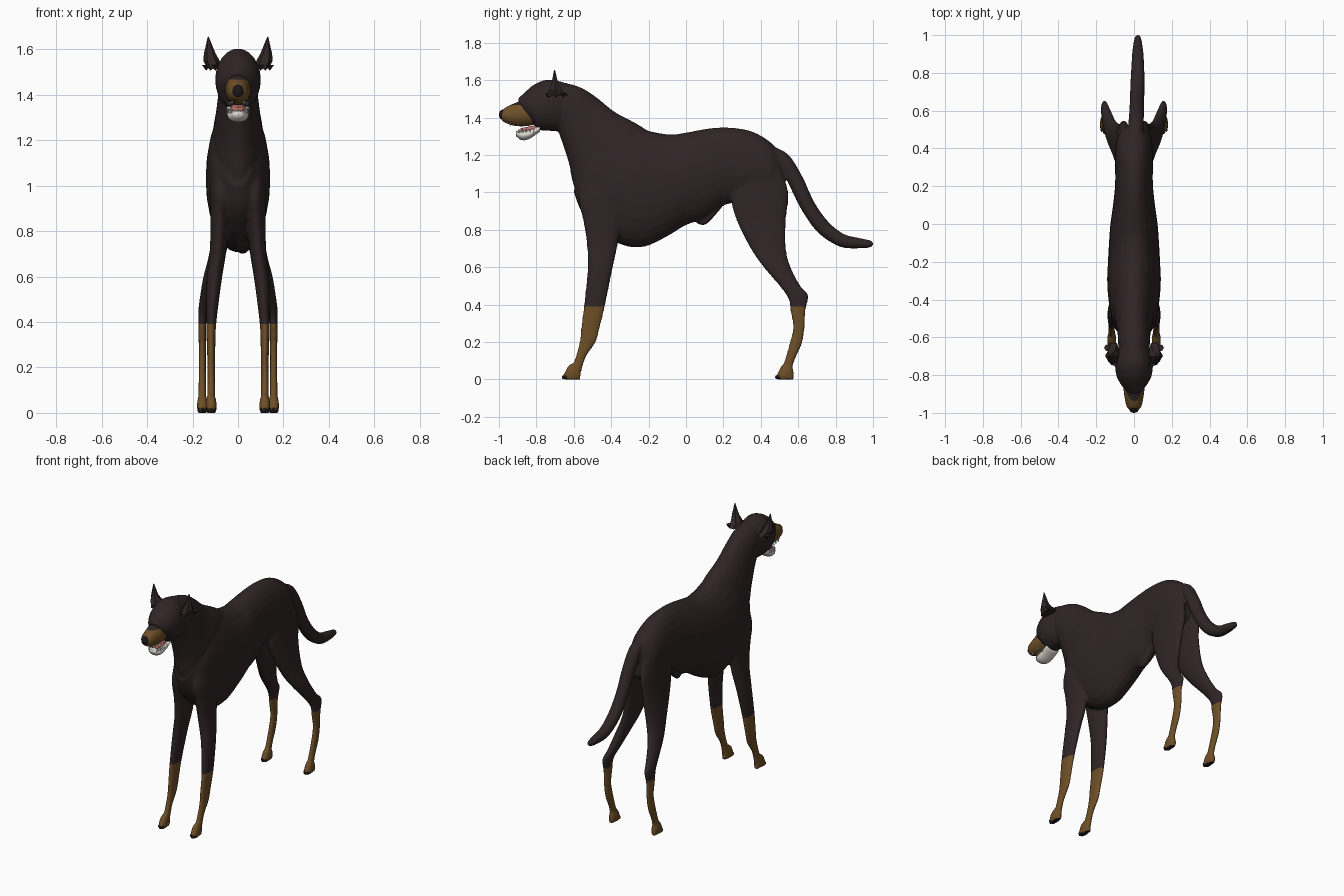
import bpy, bmesh
from math import sin, cos, tau
from mathutils import Vector, Matrix

cube = bpy.data.objects.get("Cube")
if cube:
    bpy.data.objects.remove(cube, do_unlink=True)


def material(name, rgb):
    mat = bpy.data.materials.new(name)
    mat.use_nodes = True
    color = (*rgb, 1)
    mat.diffuse_color = color
    shader = mat.node_tree.nodes["Principled BSDF"]
    shader.inputs["Base Color"].default_value = color
    shader.inputs["Roughness"].default_value = 0.8
    return mat


COAT = material("dark brown coat", (0.029, 0.018, 0.019))
TAN = material("tan markings", (0.155, 0.078, 0.02))
BLACK = material("black nose and claws", (0.012, 0.009, 0.009))
WHITE = material("tooth white", (0.7, 0.67, 0.62))
PINK = material("tongue pink", (0.5, 0.16, 0.14))


def catmull(a, b, c, d, t):
    return 0.5 * (2 * b + (c - a) * t + (2 * a - 5 * b + 4 * c - d) * t * t
                  + (3 * b - a - 3 * c + d) * t ** 3)


def loft(bm, sections, sides=24, steps=5, side=1, shift=(0, 0)):
    """Skin ellipses, each spanning two outline points (y, z, y, z) with a
    half width and an optional x centre; side mirrors, shift moves in x, y."""
    keys = [Vector(tuple(s) + (0,) * (6 - len(s))) for s in sections]
    rows = []
    for i in range(len(keys) - 1):
        a, d = keys[max(i - 1, 0)], keys[min(i + 2, len(keys) - 1)]
        rows += [catmull(a, keys[i], keys[i + 1], d, k / steps) for k in range(steps)]
    rows.append(keys[-1])
    rings = []
    for y1, z1, y2, z2, half, x in rows:
        ring = []
        for k in range(sides):
            c, s = cos(tau * k / sides), sin(tau * k / sides)
            ring.append(bm.verts.new((side * (x + shift[0] + half * c),
                                      (y1 + y2) / 2 + (y2 - y1) / 2 * s + shift[1],
                                      (z1 + z2) / 2 + (z2 - z1) / 2 * s)))
        rings.append(ring)
    faces = [bm.faces.new(rings[0]), bm.faces.new(rings[-1])]
    for low, high in zip(rings, rings[1:]):
        for k in range(sides):
            n = (k + 1) % sides
            faces.append(bm.faces.new((low[k], low[n], high[n], high[k])))
    bmesh.ops.recalc_face_normals(bm, faces=faces)


def blob(bm, center, size):
    place = Matrix.Translation(center) @ Matrix.Diagonal((*size, 1))
    bmesh.ops.create_uvsphere(bm, u_segments=16, v_segments=10, radius=1, matrix=place)


def spike(bm, base, height, radius):
    place = Matrix.Translation((base[0], base[1], base[2] + height / 2))
    if height < 0:
        place = place @ Matrix.Rotation(tau / 2, 4, "X")
    bmesh.ops.create_cone(bm, cap_ends=True, segments=8, radius1=radius,
                          radius2=0, depth=abs(height), matrix=place)


def cut_level(bm, z):
    """Add a clean edge loop at height z."""
    bmesh.ops.bisect_plane(bm, geom=bm.verts[:] + bm.edges[:] + bm.faces[:],
                           plane_co=(0, 0, z), plane_no=(0, 0, 1))
    bm.normal_update()


def finish(bm, name, mats, smooth=True):
    mesh = bpy.data.meshes.new(name)
    for mat in mats:
        mesh.materials.append(mat)
    bm.to_mesh(mesh)
    bm.free()
    for poly in mesh.polygons:
        poly.use_smooth = smooth
    obj = bpy.data.objects.new(name, mesh)
    bpy.context.scene.collection.objects.link(obj)
    return obj


# Trunk, from breast to rump
body = bmesh.new()
loft(body, [(-.60, 1.0, -.56, 1.2, .06), (-.55, .88, -.48, 1.32, .11),
            (-.45, .78, -.40, 1.38, .132), (-.33, .715, -.28, 1.355, .142),
            (-.22, .71, -.18, 1.325, .138), (-.1, .765, -.08, 1.31, .132),
            (0, .825, 0, 1.32, .125), (.1, .86, .12, 1.342, .11),
            (.2, .93, .23, 1.347, .10), (.33, .95, .35, 1.327, .10),
            (.45, .95, .45, 1.27, .092), (.52, 1.0, .51, 1.2, .05)])

# Neck and skull
loft(body, [(-.55, .9, -.15, 1.29, .10), (-.605, 1.05, -.25, 1.36, .112),
            (-.625, 1.15, -.38, 1.43, .1), (-.66, 1.26, -.48, 1.51, .088),
            (-.69, 1.34, -.56, 1.56, .085), (-.72, 1.37, -.64, 1.585, .08)])
loft(body, [(-.62, 1.38, -.62, 1.565, .05), (-.68, 1.33, -.66, 1.59, .085),
            (-.74, 1.33, -.74, 1.603, .1), (-.79, 1.335, -.81, 1.578, .094),
            (-.82, 1.37, -.86, 1.537, .075), (-.85, 1.39, -.9, 1.5, .045)])

# Tail
loft(body, [(.42, 1.16, .46, 1.25, .04, .01), (.5, 1.13, .55, 1.2, .041, .01),
            (.55, 1.04, .625, 1.08, .04, .014), (.615, .91, .685, .95, .039, .016),
            (.705, .785, .76, .845, .038, .018), (.82, .71, .84, .78, .035, .02),
            (.92, .7, .92, .758, .029, .02), (.985, .705, .985, .745, .018, .02),
            (1, .715, 1, .735, .008, .02)], sides=16)

# Underside bump
loft(body, [(.06, .83, .1, .88, .015), (.1, .825, .14, .89, .024),
            (.14, .86, .2, .95, .024), (.2, .93, .24, 1.0, .015)])

FRONT_LEG = [(-.54, 1.1, -.3, 1.1, .05, .07), (-.575, .97, -.31, .97, .05, .075),
             (-.55, .85, -.345, .85, .042, .08), (-.53, .72, -.365, .72, .037, .087),
             (-.527, .58, -.395, .58, .033, .105), (-.547, .39, -.433, .39, .022, .118),
             (-.562, .27, -.462, .27, .018, .118), (-.57, .2, -.482, .2, .017, .118),
             (-.59, .12, -.535, .12, .017, .118), (-.62, .04, -.56, .04, .019, .118)]
HIND_LEG = [(.27, 1.15, .5, 1.15, .045, .045), (.24, .98, .548, 1.0, .042, .053),
            (.27, .85, .535, .85, .04, .065), (.345, .7, .535, .7, .037, .09),
            (.415, .6, .56, .6, .034, .118), (.5, .5, .612, .5, .028, .141),
            (.547, .43, .655, .45, .02, .155), (.557, .37, .64, .37, .017, .157),
            (.572, .28, .635, .28, .016, .157), (.555, .2, .62, .19, .016, .157),
            (.53, .11, .58, .1, .017, .157), (.505, .04, .565, .04, .019, .157)]
PAW = [(-.65, -.01, -.648, .035, .013), (-.634, -.014, -.628, .075, .022),
       (-.6, -.014, -.59, .088, .023), (-.565, -.01, -.565, .05, .014)]

# Legs, paws and claws
claws = bmesh.new()
for side in (1, -1):
    for leg, shift in ((FRONT_LEG, (.118, 0)), (HIND_LEG, (.157, 1.14))):
        loft(body, leg, sides=20, side=side)
        loft(body, PAW, sides=16, side=side, shift=shift)
        for toe in (-1, 0, 1):
            x = side * shift[0] + toe * .014
            y = shift[1] - .64 + abs(toe) * .012
            blob(body, (x, y, .018), (.01, .02, .02))
            blob(claws, (x, y - .012, .012), (.007, .012, .011))
finish(claws, "claws", [BLACK])

# Fuse the body into one smooth skin
dog = finish(body, "body", [COAT, TAN, BLACK])
remesh = dog.modifiers.new("fuse", "REMESH")
remesh.mode = "VOXEL"
remesh.voxel_size = 0.008
relax = dog.modifiers.new("relax", "SMOOTH")
relax.factor = 0.5
relax.iterations = 5
graph = bpy.context.evaluated_depsgraph_get()
skin = bpy.data.meshes.new_from_object(dog.evaluated_get(graph))
dog.modifiers.clear()

# Tan stockings with a clean edge, and dark pads under the toes
STOCKING = 0.39
bm = bmesh.new()
bm.from_mesh(skin)
for v in bm.verts:
    v.co.z = max(v.co.z, 0)
cut_level(bm, STOCKING)
for f in bm.faces:
    z = f.calc_center_median().z
    f.smooth = True
    f.material_index = 0 if z > STOCKING else 2 if z < .012 and f.normal.z < -.5 else 1
skin.materials.clear()
for mat in (COAT, TAN, BLACK):
    skin.materials.append(mat)
bm.to_mesh(skin)
bm.free()
dog.data = skin

# Tan muzzle with a dark bridge, and nose
BRIDGE = 1.467
bm = bmesh.new()
loft(bm, [(-.80, 1.365, -.82, 1.46, .055), (-.85, 1.355, -.875, 1.488, .056),
          (-.91, 1.355, -.92, 1.475, .05), (-.96, 1.37, -.965, 1.453, .04),
          (-.985, 1.385, -.985, 1.435, .024)])
cut_level(bm, BRIDGE)
for f in bm.faces:
    f.material_index = int(f.calc_center_median().z > BRIDGE)
finish(bm, "muzzle", [TAN, COAT])
bm = bmesh.new()
blob(bm, (0, -.976, 1.415), (.027, .024, .029))
finish(bm, "nose", [BLACK])

# Lower jaw, tongue and teeth
bm = bmesh.new()
loft(bm, [(-.78, 1.325, -.78, 1.36, .05), (-.84, 1.285, -.83, 1.343, .048),
          (-.88, 1.28, -.88, 1.333, .042), (-.908, 1.3, -.91, 1.328, .022)])
finish(bm, "lower_jaw", [WHITE])
bm = bmesh.new()
loft(bm, [(-.79, 1.33, -.79, 1.362, .032), (-.84, 1.325, -.84, 1.352, .032),
          (-.885, 1.32, -.885, 1.343, .022)], sides=16)
finish(bm, "tongue", [PINK])
bm = bmesh.new()
for side in (1, -1):
    spike(bm, (side * .026, -.94, 1.372), -.02, .006)
    spike(bm, (side * .03, -.893, 1.318), .026, .007)
    for k in range(4):
        spike(bm, (side * (.036 + .002 * k), -.92 + .025 * k, 1.367), -.014, .006)
        spike(bm, (side * (.038 + .002 * k), -.875 + .02 * k, 1.32), .023, .007)
finish(bm, "teeth", [WHITE], smooth=False)

# Eyes
bm = bmesh.new()
for side in (1, -1):
    blob(bm, (side * .052, -.846, 1.497), (.012, .011, .009))
finish(bm, "eyes", [BLACK])

# Cropped pointed ears with a ragged lower flap
for side, name in ((1, "left_ear"), (-1, "right_ear")):
    bm = bmesh.new()
    loft(bm, [(-.755, 1.512, -.62, 1.52, .03, .105), (-.735, 1.55, -.66, 1.55, .036, .117),
              (-.722, 1.58, -.68, 1.58, .026, .124), (-.706, 1.655, -.7, 1.655, .002, .131)],
         sides=6, steps=1, side=side)
    for k in range(3):
        spike(bm, (side * (.1 + .02 * k), -.735 + .04 * k, 1.53), -.025, .018)
    finish(bm, name, [COAT], smooth=False)
